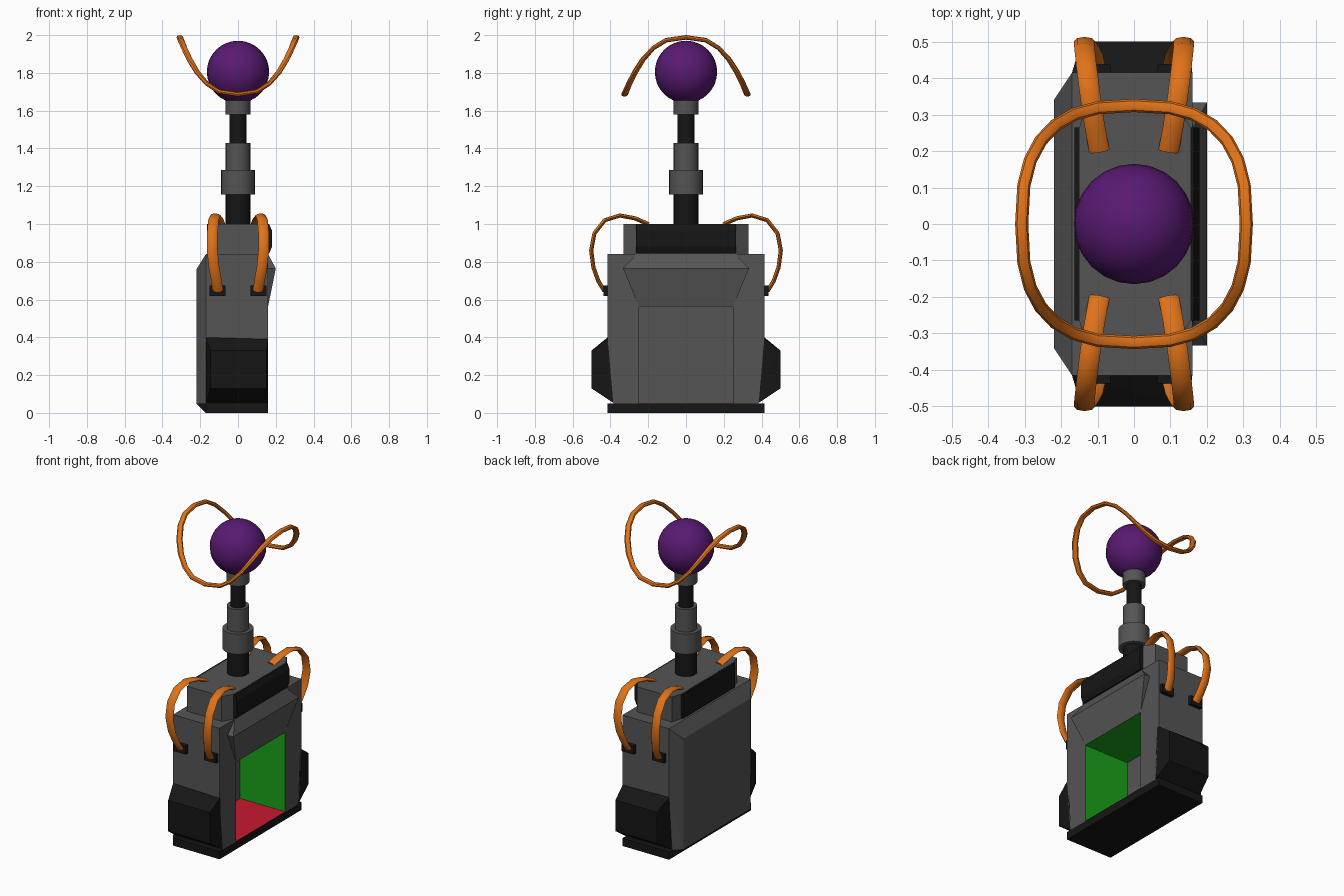
import bpy, bmesh
from math import sin, cos, pi, copysign, radians
from mathutils import Vector

if "Cube" in bpy.data.objects:
    bpy.data.objects.remove(bpy.data.objects["Cube"])


def mat(name, r, g, b):
    m = bpy.data.materials.new(name)
    m.diffuse_color = (r, g, b, 1)
    m.use_nodes = True
    m.node_tree.nodes["Principled BSDF"].inputs["Base Color"].default_value = m.diffuse_color
    return m


GREY = mat("dark_grey", .09, .09, .09)
BLACK = mat("black", .008, .008, .008)
ORANGE = mat("orange", .75, .17, .01)
PURPLE = mat("purple", .1, .01, .17)
GREEN = mat("green", .01, .36, .01)
RED = mat("red", .58, .01, .03)


def make(name, bm, *mats):
    me = bpy.data.meshes.new(name)
    bm.to_mesh(me)
    bm.free()
    for m in mats:
        me.materials.append(m)
    ob = bpy.data.objects.new(name, me)
    bpy.context.collection.objects.link(ob)
    return ob


def smooth(ob):
    bpy.ops.object.select_all(action='DESELECT')
    ob.select_set(True)
    bpy.context.view_layer.objects.active = ob
    bpy.ops.object.shade_smooth_by_angle(angle=radians(40))


def hull(name, pts, m):
    """Faceted convex solid around the points."""
    bm = bmesh.new()
    for p in pts:
        bm.verts.new(p)
    bmesh.ops.convex_hull(bm, input=bm.verts[:])
    bmesh.ops.dissolve_limit(bm, angle_limit=.01, verts=bm.verts[:], edges=bm.edges[:])
    bmesh.ops.recalc_face_normals(bm, faces=bm.faces[:])
    return make(name, bm, m)


def both(*pts):
    """Points plus their mirror images across y = 0."""
    return [(x, s * y, z) for x, y, z in pts for s in (-1, 1)]


def block(name, x0, x1, y0, y1, z0, z1, m):
    return hull(name, [(x, y, z) for x in (x0, x1) for y in (y0, y1) for z in (z0, z1)], m)


def sweep(name, pts, side, w, h, closed, m, sides=8):
    """Flattened tube along a path; side(tangent) gives the wide direction."""
    bm = bmesh.new()
    pts = [Vector(p) for p in pts]
    n = len(pts)
    rings = []
    for i, p in enumerate(pts):
        a = pts[(i - 1) % n] if closed else pts[max(i - 1, 0)]
        b = pts[(i + 1) % n] if closed else pts[min(i + 1, n - 1)]
        t = (b - a).normalized()
        s = side(t).normalized()
        u = t.cross(s)
        rings.append([bm.verts.new(p + s * w * cos(2 * pi * k / sides) + u * h * sin(2 * pi * k / sides))
                      for k in range(sides)])
    for i in range(n if closed else n - 1):
        r, q = rings[i], rings[(i + 1) % n]
        for k in range(sides):
            j = (k + 1) % sides
            bm.faces.new((r[k], r[j], q[j], q[k]))
    if not closed:
        bm.faces.new(rings[0])
        bm.faces.new(rings[-1])
    bmesh.ops.recalc_face_normals(bm, faces=bm.faces[:])
    smooth(make(name, bm, m))


# Base plate and main housing with bevelled back
hull("base_plate", both((.16, .415, 0), (-.17, .415, 0), (.16, .415, .05),
                        (-.17, .415, .05), (-.22, .34, .05)), BLACK)
body = hull("housing", both((.16, .385, .05), (.16, .415, .40), (.16, .415, .84),
                            (-.17, .385, .05), (-.17, .415, .40), (-.17, .415, .84),
                            (-.22, .34, .05), (-.22, .34, .76)), GREY)

# Recess in the right side, with coloured lining
cutter = block("recess_cutter", -.16, .3, -.25, .25, -.05, .56, GREY)
cutter.hide_render = True
cutter.display_type = 'WIRE'
mod = body.modifiers.new("recess", 'BOOLEAN')
mod.operation = 'DIFFERENCE'
mod.solver = 'EXACT'
mod.object = cutter

bm = bmesh.new()
y, z0, z1 = .249, .0515, .559
for i, quad in enumerate((((-y, z0), (y, z0)), ((y, z0), (y, z1)), ((y, z1), (-y, z1)), ((-y, z1), (-y, z0)))):
    (ya, za), (yb, zb) = quad
    f = bm.faces.new([bm.verts.new(p) for p in
                      ((.1595, ya, za), (.1595, yb, zb), (-.159, yb, zb), (-.159, ya, za))])
    f.material_index = 1 if i == 0 else 0
    f.normal_update()
    if f.normal.dot(Vector((0, 0, .3)) - f.calc_center_median()) < 0:
        f.normal_flip()
make("recess_lining", bm, GREEN, RED)

# Hood above the recess
hull("hood", both((.159, .26, .84), (.20, .333, .765), (.159, .25, .562), (.159, .333, .765)), GREY)

# Cap with black side panels
hull("cap", [p for z in (.83, 1.0) for p in
             both((.155, .265, z), (.115, .33, z), (-.13, .33, z), (-.15, .265, z))], GREY)
hull("cap_panel_right", both((.13, .265, .845), (.13, .265, .999), (.165, .265, .999),
                             (.18, .265, .965), (.18, .265, .88), (.165, .265, .845)), BLACK)
block("cap_panel_left", -.163, -.12, -.265, .265, .845, .999, BLACK)

# Side boxes, sockets and looping cables
cable = [(.095, .20, 1.0), (.108, .27, 1.03), (.12, .35, 1.045), (.13, .43, 1.02), (.136, .485, .95),
         (.136, .502, .86), (.127, .49, .77), (.114, .465, .70), (.106, .432, .645)]
for sy, end in ((-1, "front"), (1, "back")):
    hull(end + "_side_box", [(x, sy * y, z) for x, y, z in
         ((-.17, .40, .40), (.16, .40, .39), (-.17, .38, .05), (.16, .38, .05),
          (-.17, .415, .40), (.16, .415, .39),
          (-.145, .50, .33), (.15, .50, .33), (-.145, .50, .13), (.15, .50, .13))], BLACK)
    for sx, lr in ((-1, "left"), (1, "right")):
        block(f"{end}_{lr}_socket", sx * .065, sx * .15, sy * .40, sy * .438, .62, .675, BLACK)
        sweep(f"{end}_{lr}_cable", [(sx * x, sy * y, z) for x, y, z in cable],
              lambda t: Vector((1, 0, 0)) - t * t.x, .028, .011, False, ORANGE)

# Stepped mast
for name, r, z0, z1, m in (("mast_foot", .065, .99, 1.155, BLACK), ("mast_collar", .09, 1.155, 1.285, GREY),
                           ("mast_sleeve", .065, 1.285, 1.43, GREY), ("mast_rod", .045, 1.43, 1.58, BLACK),
                           ("mast_cup", .066, 1.58, 1.68, GREY)):
    bm = bmesh.new()
    bmesh.ops.create_cone(bm, cap_ends=True, segments=24, radius1=r, radius2=r, depth=z1 - z0)
    bmesh.ops.translate(bm, vec=(0, 0, (z0 + z1) / 2), verts=bm.verts[:])
    smooth(make(name, bm, m))

# Ball on top
bm = bmesh.new()
bmesh.ops.create_uvsphere(bm, u_segments=24, v_segments=16, radius=.165)
bmesh.ops.translate(bm, vec=(0, 0, 1.805), verts=bm.verts[:])
smooth(make("ball", bm, PURPLE))

# Saddle-shaped ring around the ball
loop = []
for i in range(28):
    a = 2 * pi * i / 28
    c, s = cos(a), sin(a)
    loop.append((copysign(.308 * abs(c) ** .75, c), copysign(.325 * abs(s) ** .75, s), 1.837 + .151 * cos(2 * a)))
sweep("saddle_ring", loop, lambda t: Vector((0, 0, 1)).cross(t), .018, .012, True, ORANGE)
